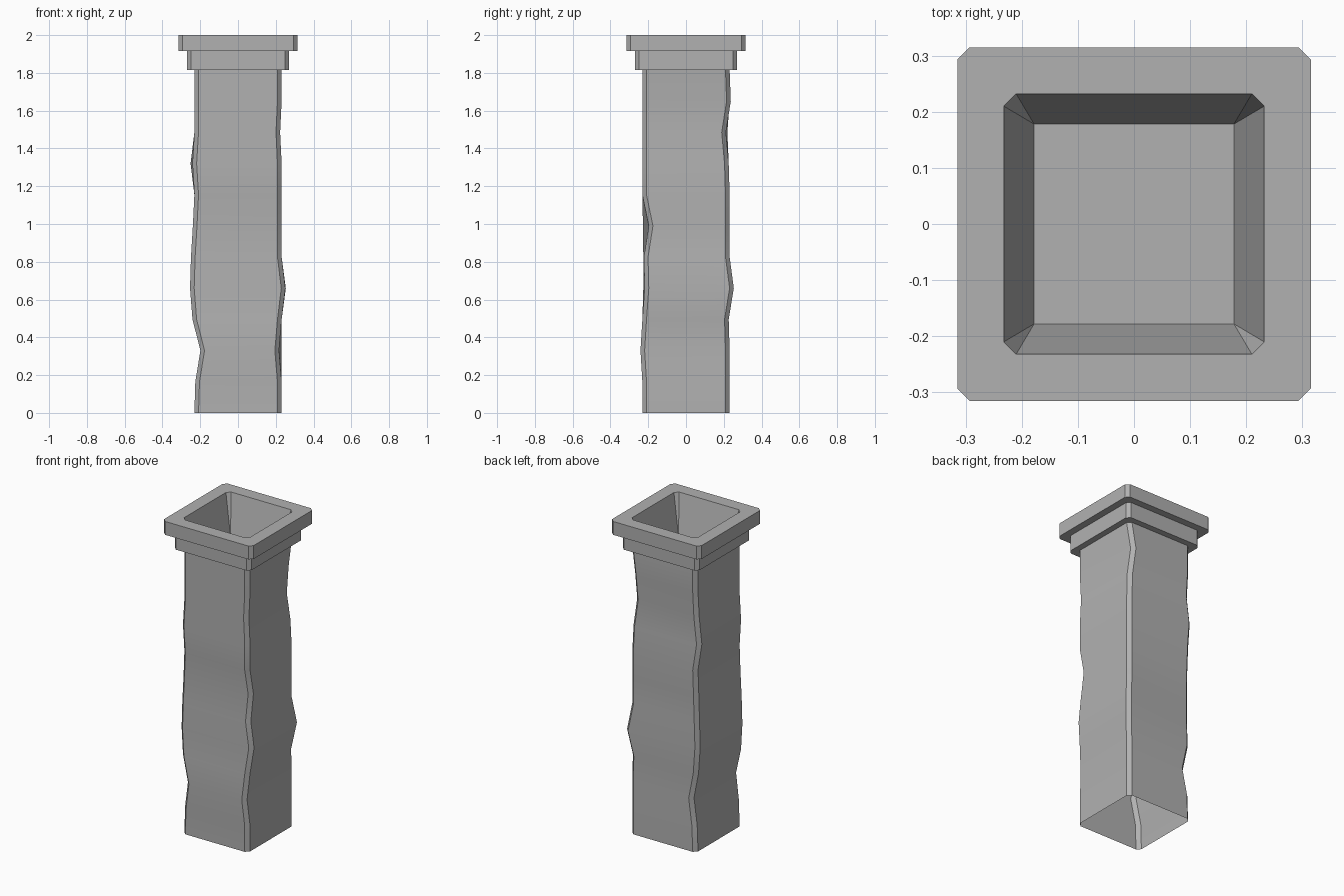
import bpy, bmesh
from math import radians

if "Cube" in bpy.data.objects:
    bpy.data.objects.remove(bpy.data.objects["Cube"])

SIGNS = [(-1, -1), (1, -1), (1, 1), (-1, 1)]   # corner order, counter-clockwise

stone = bpy.data.materials.new("dark_stone")
stone.diffuse_color = (0.44, 0.44, 0.44, 1)
stone.use_nodes = True
stone.node_tree.nodes["Principled BSDF"].inputs["Base Color"].default_value = stone.diffuse_color


def ring(half, z, cut=0.022, shift=None):
    """Square outline with clipped corners; each corner may be shifted."""
    pts = []
    for i, (sx, sy) in enumerate(SIGNS):
        dx, dy = shift[i] if shift else (0, 0)
        a = (sx * half + dx, sy * (half - cut) + dy, z)
        b = (sx * (half - cut) + dx, sy * half + dy, z)
        pts += [a, b] if sx * sy > 0 else [b, a]
    return pts


def skin(name, rings, cap_end=False):
    """Join successive outlines with faces."""
    bm = bmesh.new()
    loops = [[bm.verts.new(p) for p in r] for r in rings]
    for lo, hi in zip(loops, loops[1:]):
        n = len(lo)
        for i in range(n):
            j = (i + 1) % n
            bm.faces.new((lo[i], lo[j], hi[j], hi[i]))
    if cap_end:
        bm.faces.new(loops[-1])
    bmesh.ops.remove_doubles(bm, verts=bm.verts, dist=0.0001)
    bm.normal_update()
    me = bpy.data.meshes.new(name)
    bm.to_mesh(me)
    bm.free()
    me.materials.append(stone)
    ob = bpy.data.objects.new(name, me)
    bpy.context.collection.objects.link(ob)
    return ob


# Weathered shaft, open at the bottom: corner shifts by level
STEPS, TOP = 11, 1.815
wobble = {
    0: {1: (0.005, 0), 2: (0.032, -0.01), 3: (-0.01, 0), 4: (-0.023, 0.005),
        5: (-0.018, 0.005), 6: (-0.008, 0.003), 8: (-0.01, 0)},
    1: {2: (-0.014, -0.01), 4: (0.02, 0.012), 5: (0, 0.008), 6: (0, 0.034),
        9: (-0.008, 0)},
    2: {3: (0, -0.005), 4: (0.022, 0.022), 8: (-0.005, -0.005),
        9: (-0.02, -0.02), 10: (-0.025, 0.006)},
    3: {1: (0.006, 0), 2: (0.034, -0.008), 3: (0.0, -0.005), 4: (-0.005, -0.015),
        5: (-0.002, -0.012), 6: (0, -0.008), 8: (-0.02, -0.01), 9: (0, -0.012)},
}
shaft = skin("shaft", [ring(0.231, TOP * k / STEPS,
                            shift=[wobble[c].get(k, (0, 0)) for c in range(4)])
                       for k in range(STEPS + 1)])
bpy.context.view_layer.objects.active = shaft
shaft.select_set(True)
bpy.ops.object.shade_smooth_by_angle(angle=radians(30))

# Two-step crown with its tapered opening and flat floor
skin("crown", [ring(0.231, 1.815), ring(0.27, 1.815), ring(0.27, 1.915),
               ring(0.315, 1.915), ring(0.315, 2.0), ring(0.232, 2.0),
               ring(0.178, 1.75, cut=0)], cap_end=True)
